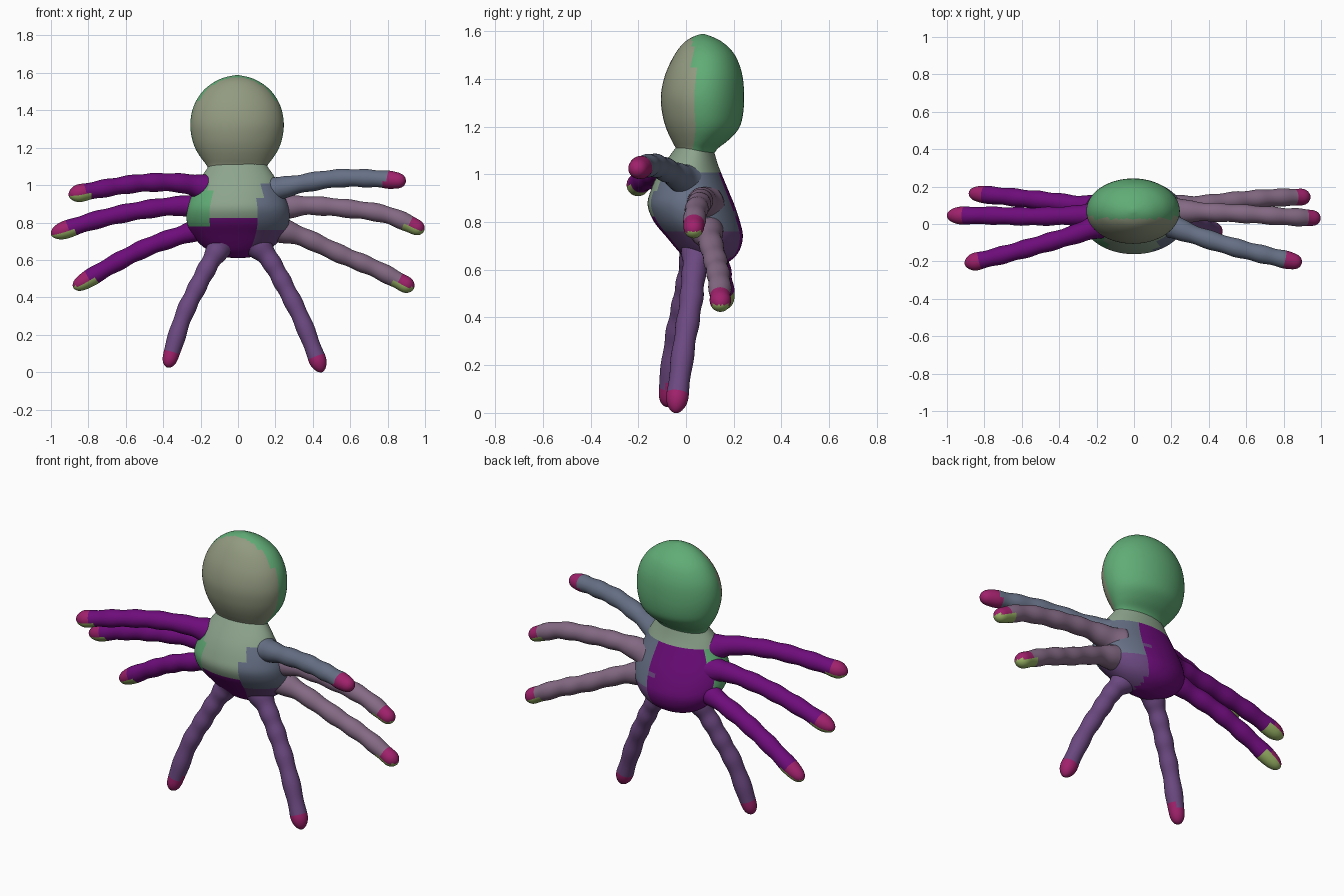
import bpy, bmesh, math
from mathutils import Vector

if "Cube" in bpy.data.objects:
    bpy.data.objects.remove(bpy.data.objects["Cube"])


def paint(name, r, g, b):
    m = bpy.data.materials.new(name)
    m.diffuse_color = (r ** 2.2, g ** 2.2, b ** 2.2, 1)
    m.use_nodes = True
    m.node_tree.nodes["Principled BSDF"].inputs["Base Color"].default_value = m.diffuse_color
    return m


SAGE = paint("sage", 0.55, 0.64, 0.55)
OLIVE = paint("olive", 0.57, 0.6, 0.5)
GREEN = paint("green", 0.38, 0.67, 0.46)
PURPLE = paint("purple", 0.43, 0.08, 0.48)
VIOLET = paint("violet", 0.42, 0.29, 0.5)
SLATE = paint("slate", 0.4, 0.44, 0.52)
MAUVE = paint("mauve", 0.52, 0.42, 0.52)
MAGENTA = paint("magenta", 0.62, 0.15, 0.42)
LIME = paint("lime", 0.6, 0.7, 0.4)


def loft(name, rings, sides, mats, pick):
    """Skin rings of (centre, axis u, axis v); pick(centre, normal) gives the material index."""
    bm = bmesh.new()
    loops = []
    for c, u, v in rings:
        loops.append([bm.verts.new(c + u * math.cos(a) + v * math.sin(a))
                      for a in (2 * math.pi * i / sides for i in range(sides))])
    for a, b in zip(loops, loops[1:]):
        for i in range(sides):
            j = (i + 1) % sides
            bm.faces.new((a[i], a[j], b[j], b[i]))
    for loop, ring in ((loops[0], rings[0]), (loops[-1], rings[-1])):
        tip = bm.verts.new(ring[0])
        for i in range(sides):
            bm.faces.new((loop[i], loop[(i + 1) % sides], tip))
    bmesh.ops.recalc_face_normals(bm, faces=bm.faces)
    bm.normal_update()
    for f in bm.faces:
        f.smooth = True
        f.material_index = pick(f.calc_center_median(), f.normal)
    me = bpy.data.meshes.new(name)
    bm.to_mesh(me)
    bm.free()
    for m in mats:
        me.materials.append(m)
    ob = bpy.data.objects.new(name, me)
    bpy.context.collection.objects.link(ob)
    sub = ob.modifiers.new("smooth", 'SUBSURF')
    sub.levels = sub.render_levels = 1
    return ob


def spline(pts, t):
    """Catmull-Rom point at t in 0..1."""
    p = [pts[0] * 2 - pts[1]] + pts + [pts[-1] * 2 - pts[-2]]
    s = t * (len(pts) - 1)
    i = min(int(s), len(pts) - 2)
    s -= i
    a, b, c, d = p[i:i + 4]
    return 0.5 * (2 * b + (c - a) * s + (2 * a - 5 * b + 4 * c - d) * s * s
                  + (3 * b - a - 3 * c + d) * s ** 3)


def bulb(name, x, profile, mats, pick):
    """Profile rows: height, half width, front y, back y; resampled smoothly."""
    rows = [Vector(r) for r in profile]
    n = (len(rows) - 1) * 3
    rings = []
    for k in range(n + 1):
        z, rx, y0, y1 = spline(rows, k / n)
        rings.append((Vector((x, (y0 + y1) / 2, z)), Vector((rx, 0, 0)), Vector((0, (y1 - y0) / 2, 0))))
    return loft(name, rings, 32, mats, pick)


# Head
bulb("head", -0.005, [
    (1.05, 0.145, -0.04, 0.11), (1.10, 0.16, -0.04, 0.125), (1.14, 0.19, -0.06, 0.175),
    (1.19, 0.222, -0.083, 0.222), (1.25, 0.243, -0.1, 0.24), (1.33, 0.252, -0.107, 0.245),
    (1.42, 0.235, -0.088, 0.237), (1.50, 0.187, -0.05, 0.207), (1.55, 0.125, -0.012, 0.16),
    (1.575, 0.07, 0.025, 0.115), (1.588, 0.01, 0.06, 0.08)],
    [OLIVE, GREEN], lambda c, n: int(c.y > 0.03))


def torso_colour(c, n):
    if c.z > 1.0 or (c.y < 0.02 and c.z > 0.82 and -0.15 < c.x < 0.12):
        return 0
    if c.x < -0.15 and c.z > 0.78 and c.y < 0.1:
        return 1
    if c.x > 0.1 and c.z > 0.76:
        return 2
    return 4 if c.x > 0.08 else 3


# Torso, leaning back toward its base
bulb("torso", 0.0, [
    (1.13, 0.14, -0.03, 0.11), (1.09, 0.165, -0.06, 0.12), (1.04, 0.2, -0.095, 0.135),
    (0.99, 0.225, -0.125, 0.155), (0.93, 0.255, -0.15, 0.18), (0.87, 0.275, -0.163, 0.205),
    (0.80, 0.275, -0.135, 0.228), (0.74, 0.25, -0.085, 0.24), (0.68, 0.2, -0.035, 0.225),
    (0.64, 0.14, 0.005, 0.19), (0.615, 0.07, 0.05, 0.14), (0.61, 0.01, 0.09, 0.11)],
    [SAGE, GREEN, SLATE, PURPLE, VIOLET], torso_colour)


def leg(name, path, colour, tip_mat, phase):
    """Knobbly tapering leg with flared root and rounded tip."""
    pts = [Vector(p) for p in path]
    end = 0.93
    ts = [end * k / 30 for k in range(31)] + [end + (1 - end) * math.sin(a * math.pi / 12) for a in range(1, 7)]
    rings = []
    for t in ts:
        tan = (spline(pts, min(t + 0.01, 1)) - spline(pts, t - 0.01 if t > 0.01 else 0)).normalized()
        u = tan.cross(Vector((0, 1, 0))).normalized()
        v = tan.cross(u)
        r = 0.047 + 0.006 * (1 - t) + 0.045 * max(0, 1 - t / 0.3) ** 2 + 0.003 * math.sin(t * 38 + phase)
        if t > end:
            q = (t - end) / (1 - end)
            r *= max(0.06, math.sqrt(max(0, 1 - q * q)))
        rings.append((spline(pts, t), u * r, v * r))
    tip = pts[-1]

    def pick(c, n):
        d = (c - tip).length
        return 2 if d < 0.13 and n.z < -0.3 else 1 if d < 0.1 else 0
    loft(name, rings, 14, [colour, MAGENTA, tip_mat], pick)


# Three arms on each side and two standing legs
leg("right_upper_arm", [(0.13, 0.02, 0.96), (0.3, -0.05, 1.0), (0.52, -0.12, 1.035),
                        (0.72, -0.17, 1.035), (0.897, -0.21, 1.02)], SLATE, MAGENTA, 0)
leg("right_middle_arm", [(0.16, 0.07, 0.87), (0.36, 0.065, 0.89), (0.58, 0.055, 0.875),
                         (0.8, 0.04, 0.84), (0.995, 0.03, 0.755)], MAUVE, LIME, 1)
leg("right_lower_arm", [(0.15, 0.08, 0.78), (0.34, 0.10, 0.725), (0.55, 0.125, 0.63),
                        (0.74, 0.14, 0.55), (0.94, 0.145, 0.445)], MAUVE, LIME, 2)
leg("right_leg", [(0.08, 0.06, 0.71), (0.17, 0.035, 0.6), (0.25, 0.02, 0.46),
                  (0.345, -0.01, 0.27), (0.45, -0.045, 0.0)], VIOLET, MAGENTA, 3)
leg("left_upper_arm", [(-0.12, 0.02, 0.97), (-0.3, -0.05, 1.01), (-0.5, -0.11, 1.012),
                       (-0.7, -0.165, 0.985), (-0.905, -0.215, 0.945)], PURPLE, LIME, 4)
leg("left_middle_arm", [(-0.16, 0.05, 0.88), (-0.33, 0.045, 0.888), (-0.55, 0.04, 0.86),
                        (-0.77, 0.045, 0.81), (-1.0, 0.045, 0.735)], PURPLE, LIME, 5)
leg("left_lower_arm", [(-0.12, 0.09, 0.79), (-0.28, 0.10, 0.74), (-0.48, 0.125, 0.67),
                       (-0.67, 0.145, 0.575), (-0.88, 0.165, 0.45)], PURPLE, LIME, 6)
leg("left_leg", [(-0.07, 0.05, 0.71), (-0.14, 0.02, 0.6), (-0.215, -0.01, 0.46),
                 (-0.295, -0.045, 0.29), (-0.378, -0.08, 0.025)], VIOLET, MAGENTA, 7)
